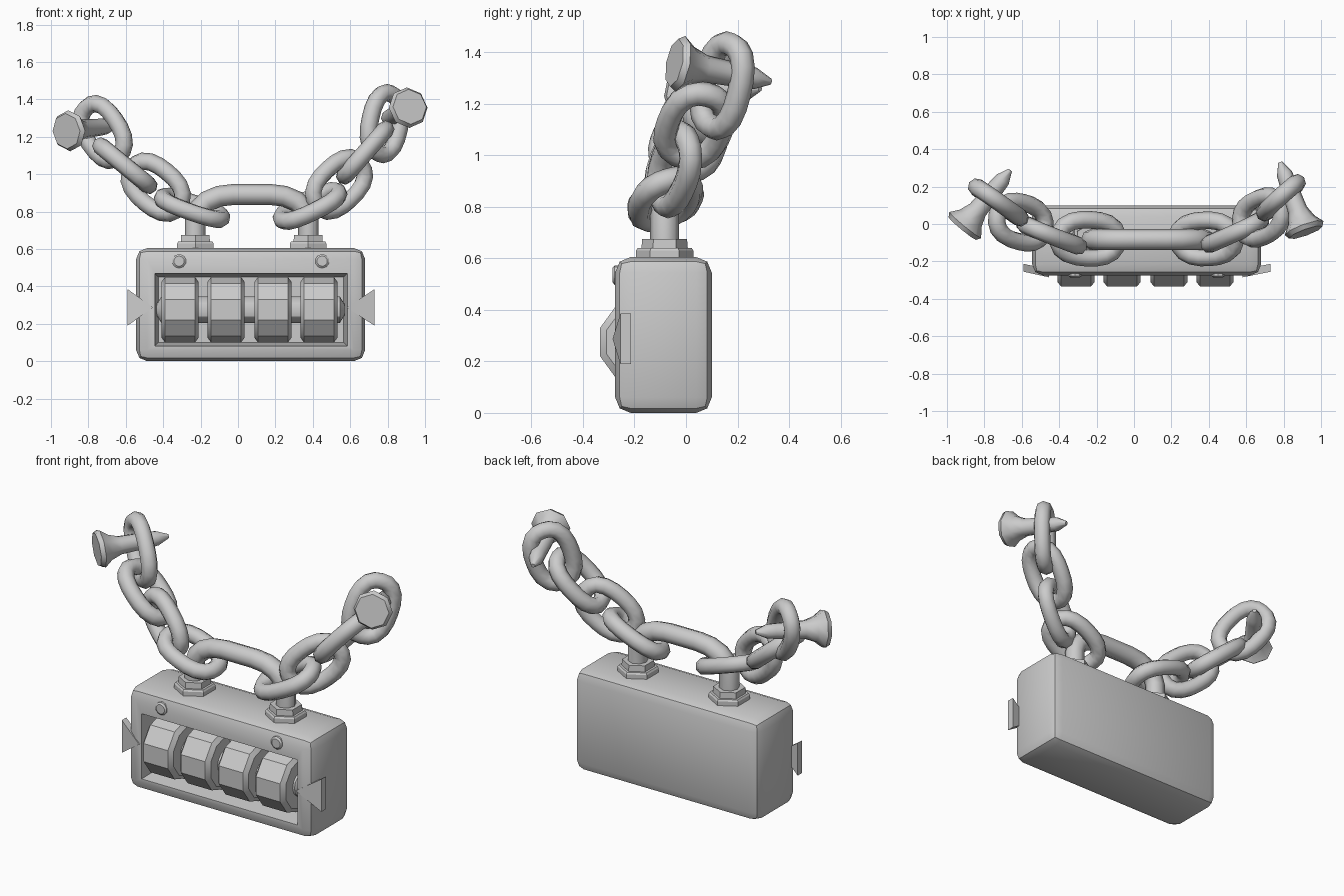
import bpy, bmesh
from math import sin, cos, pi, radians
from mathutils import Vector as V

if "Cube" in bpy.data.objects:
    bpy.data.objects.remove(bpy.data.objects["Cube"])


def mesh_object(name, bm, angle=30):
    bmesh.ops.recalc_face_normals(bm, faces=bm.faces)
    me = bpy.data.meshes.new(name)
    bm.to_mesh(me)
    bm.free()
    ob = bpy.data.objects.new(name, me)
    bpy.context.collection.objects.link(ob)
    select(ob)
    if angle:
        bpy.ops.object.shade_smooth_by_angle(angle=radians(angle))
    return ob


def select(ob):
    bpy.ops.object.select_all(action='DESELECT')
    ob.select_set(True)
    bpy.context.view_layer.objects.active = ob


def lathe(name, start, direction, profile, sides, ref, phase=0, angle=30):
    """Revolve (distance, radius) pairs about an axis; ref is the zero angle."""
    d = V(direction).normalized()
    u = V(ref)
    u = (u - d * u.dot(d)).normalized()
    w = d.cross(u)
    bm = bmesh.new()
    rings = []
    for t, r in profile:
        rings.append([bm.verts.new(V(start) + d * t + r * (u * cos(a) + w * sin(a)))
                      for a in (phase + 2 * pi * i / sides for i in range(sides))])
    for a, b in zip(rings, rings[1:]):
        for i in range(sides):
            j = (i + 1) % sides
            bm.faces.new((a[i], a[j], b[j], b[i]))
    bm.faces.new(rings[0])
    bm.faces.new(rings[-1])
    return mesh_object(name, bm, angle)


def tube(name, points, radius, cyclic):
    cu = bpy.data.curves.new(name, 'CURVE')
    cu.dimensions = '3D'
    cu.bevel_depth = radius
    cu.bevel_resolution = 2
    sp = cu.splines.new('POLY')
    sp.points.add(len(points) - 1)
    for p, co in zip(sp.points, points):
        p.co = (*co, 1)
    sp.use_cyclic_u = cyclic
    ob = bpy.data.objects.new(name, cu)
    bpy.context.collection.objects.link(ob)
    select(ob)
    bpy.ops.object.convert(target='MESH')
    bpy.ops.object.shade_smooth_by_angle(angle=radians(60))


def chain_link(name, centre, axis, side, hl=0.167, hw=0.105, r=0.047):
    a = V(axis).normalized()
    s = V(side)
    s = (s - a * s.dot(a)).normalized()
    pts = []
    for i in range(20):
        c, q = cos(2 * pi * i / 20), sin(2 * pi * i / 20)
        k = (abs(c) ** 2.5 + abs(q) ** 2.5) ** (-1 / 2.5)
        pts.append(V(centre) + a * hl * c * k + s * hw * q * k)
    tube(name, pts, r, True)


def box(lo, hi):
    bm = bmesh.new()
    bmesh.ops.create_cube(bm, size=1)
    lo, hi = V(lo), V(hi)
    for v in bm.verts:
        v.co = V([(lo[i] + hi[i]) / 2 + v.co[i] * (hi[i] - lo[i]) for i in range(3)])
    return bm


# Rounded lock body
bm = box((-0.545, -0.275, 0), (0.68, 0.1, 0.605))
bmesh.ops.bevel(bm, geom=bm.edges[:], offset=0.06, segments=2, profile=0.5, affect='EDGES')
body = mesh_object("lock_body", bm, 0)

# Tapered recess cut into the front
bm = box((-0.445, -0.275, 0.08), (0.585, -0.125, 0.47))
for v in bm.verts:
    if v.co.y > -0.2:
        v.co.x += 0.02 if v.co.x < 0 else -0.02
        v.co.z += 0.02 if v.co.z < 0.2 else -0.02
    else:
        v.co.y = -0.2755
cutter = mesh_object("recess_cutter", bm, 0)
cutter.hide_render = True
mod = body.modifiers.new("recess", 'BOOLEAN')
mod.operation = 'DIFFERENCE'
mod.solver = 'EXACT'
mod.object = cutter
select(body)
bpy.ops.object.modifier_apply(modifier=mod.name)
bpy.data.objects.remove(cutter)
select(body)
bpy.ops.object.shade_smooth_by_angle(angle=radians(35))

# Number wheels and their axle
wheel = [(-0.1, 0.148), (-0.08, 0.175), (0.08, 0.175), (0.1, 0.148)]
for i, x in enumerate((-0.31, -0.064, 0.187, 0.433)):
    lathe(f"wheel_{i + 1}", (x, -0.168, 0.275), (1, 0, 0), wheel, 10, (0, 0, 1))
lathe("axle", (-0.435, -0.175, 0.275), (1, 0, 0),
      [(0, 0.03), (0.025, 0.07), (0.98, 0.07), (1.005, 0.03)], 12, (0, 0, 1))

# Pointer wedges on both sides
for name, xo, xi in (("pointer_left", -0.59, -0.455), ("pointer_right", 0.73, 0.58)):
    bm = bmesh.new()
    tri = ((xo, -0.255, 0.385), (xo, -0.255, 0.19), (xi, -0.285, 0.287))
    f = [bm.verts.new(p) for p in tri]
    b = [bm.verts.new((x, y + 0.042, z)) for x, y, z in tri]
    bm.faces.new(f)
    bm.faces.new(b)
    for i in range(3):
        j = (i + 1) % 3
        bm.faces.new((f[i], f[j], b[j], b[i]))
    mesh_object(name, bm, 0)

# Small front rivets
for name, x in (("rivet_left", -0.315), ("rivet_right", 0.45)):
    lathe(name, (x, -0.255, 0.535), (0, -1, 0),
          [(0, 0.038), (0.022, 0.038), (0.03, 0.028)], 10, (0, 0, 1))

# Hexagonal stepped collars under the shackle
for name, x in (("collar_left", -0.228), ("collar_right", 0.375)):
    lathe(name, (x, -0.083, 0.59), (0, 0, 1),
          [(0, 0.112), (0.04, 0.112), (0.05, 0.105), (0.05, 0.09), (0.085, 0.087)],
          6, (0, 1, 0))

# Shackle
half = [(0.302, 0.6), (0.302, 0.76), (0.287, 0.81), (0.24, 0.855), (0.175, 0.882), (0.1, 0.891)]
path = [(-x, z) for x, z in half] + [(x, z) for x, z in reversed(half)]
tube("shackle", [(0.0735 + x, -0.083, z) for x, z in path], 0.056, False)

# Chain links: centre, long axis, width direction
links = {
    "left_link_1": ((-0.245, -0.08, 0.82), (-0.37, 0.02, 0.13), (0, 1, 0.25)),
    "left_link_2": ((-0.44, -0.06, 0.93), (-0.31, 0.12, 0.25), (0.92, -0.39, 0.5)),
    "left_link_3": ((-0.605, 0.01, 1.045), (-0.28, 0.07, 0.23), (0, 1, 0)),
    "left_link_4": ((-0.725, 0.115, 1.225), (-0.11, 0.08, 0.16), (0.82, -0.57, 0)),
    "right_link_1": ((0.385, -0.08, 0.83), (0.29, 0.02, 0.14), (0, 1, 0.4)),
    "right_link_2": ((0.54, -0.045, 0.945), (0.27, 0.12, 0.25), (0.9, 0.42, 0)),
    "right_link_3": ((0.68, 0.035, 1.115), (0.22, 0.09, 0.25), (0, 1, 0)),
    "right_link_4": ((0.785, 0.14, 1.27), (0.045, 0.05, 0.2), (0.75, 0.66, 0)),
}
for name, (c, a, s) in links.items():
    chain_link(name, c, a, s)

# Nails holding the chain ends
nail = [(0, 0.095), (0.025, 0.11), (0.07, 0.075), (0.13, 0.053), (0.3, 0.045), (0.34, 0.042), (0.405, 0.012)]
for name, start, tip in (("left_nail", (-0.918, -0.025, 1.23), (-0.66, 0.29, 1.26)),
                         ("right_nail", (0.918, -0.045, 1.36), (0.78, 0.335, 1.285))):
    lathe(name, start, V(tip) - V(start), nail, 8, (0, 0, 1), angle=50)
